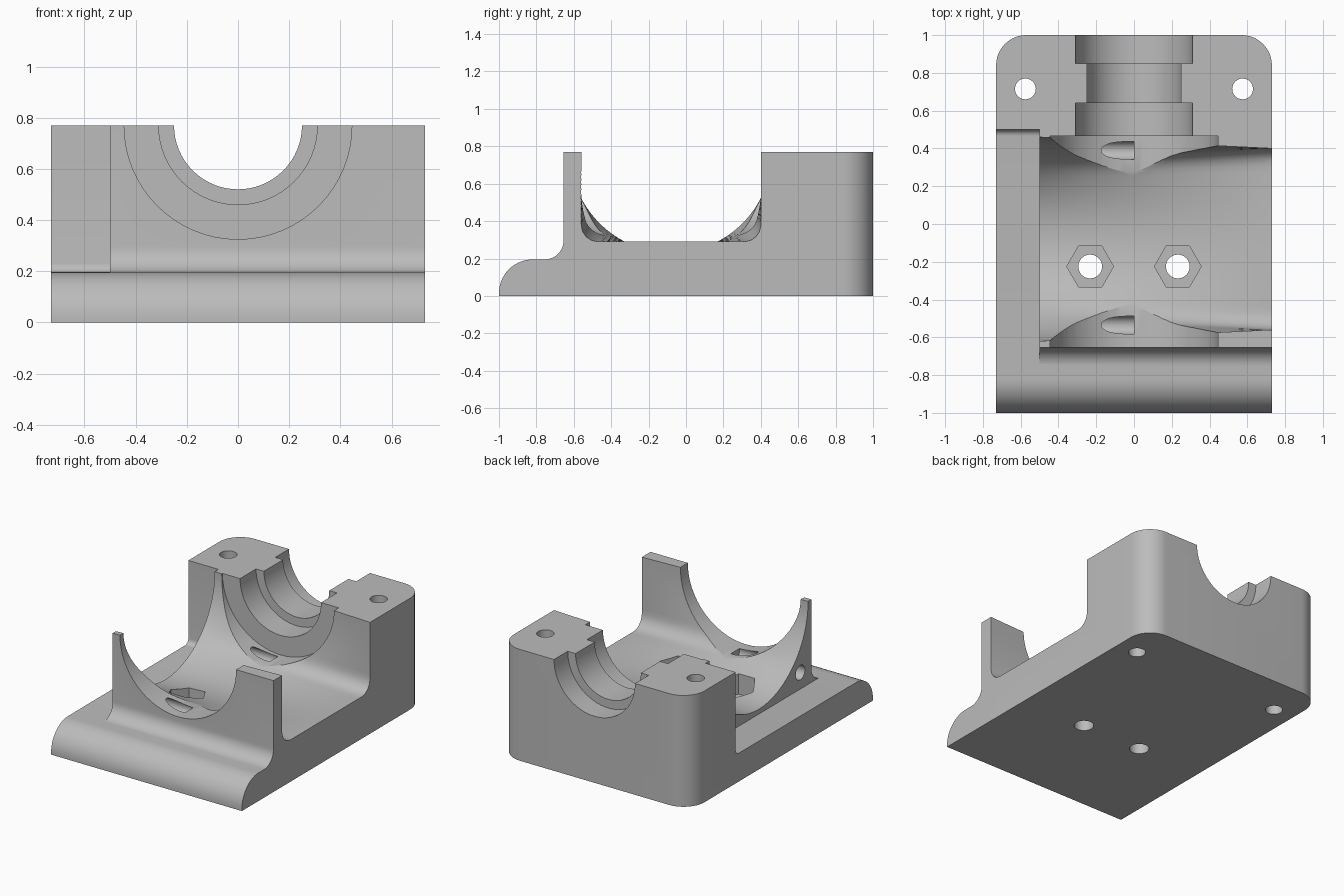
import bpy, bmesh
from math import pi, sin, cos, radians

cube = bpy.data.objects.get("Cube")
if cube:
    bpy.data.objects.remove(cube)

HALF, TOP, MID = 0.73, 0.77, -0.08      # half width, top height, pocket centre in y


def arc(a, b, r, start, end, n=10):
    """Points on an arc, angles in degrees."""
    steps = [radians(start + (end - start) * i / n) for i in range(n + 1)]
    return [(a + r * cos(t), b + r * sin(t)) for t in steps]


def circle(a, b, r, n=64):
    return arc(a, b, r, 0, 360, n)[:-1]


def loft(name, rings):
    """Closed solid through matching rings of 3D points."""
    bm = bmesh.new()
    loops = [[bm.verts.new(p) for p in ring] for ring in rings]
    n = len(loops[0])
    for low, high in zip(loops, loops[1:]):
        for i in range(n):
            j = (i + 1) % n
            bm.faces.new((low[i], low[j], high[j], high[i]))
    bm.faces.new(loops[0])
    bm.faces.new(loops[-1])
    bmesh.ops.recalc_face_normals(bm, faces=bm.faces)
    mesh = bpy.data.meshes.new(name)
    bm.to_mesh(mesh)
    bm.free()
    ob = bpy.data.objects.new(name, mesh)
    bpy.context.collection.objects.link(ob)
    return ob


def prism(name, pts, axis, lo, hi):
    """Extrude a 2D outline along the x, y or z axis."""
    place = {"x": lambda p, d: (d, p[0], p[1]),
             "y": lambda p, d: (p[0], d, p[1]),
             "z": lambda p, d: (p[0], p[1], d)}[axis]
    return loft(name, [[place(p, d) for p in pts] for d in (lo, hi)])


# Body: side profile with rounded front lip and fillet up to the front wall
profile = [(1, 0), (1, TOP), (-0.655, TOP)]
profile += arc(-0.755, 0.295, 0.1, 0, -90)
profile += arc(-0.82, 0.015, 0.18, 90, 180, 14) + [(-1, 0)]
body = prism("bearing_block", profile, "x", -HALF, HALF)

# Rounded rear corners
bm = bmesh.new()
bm.from_mesh(body.data)
corners = [e for e in bm.edges if all(v.co.y > 0.99 for v in e.verts)
           and abs(e.verts[0].co.z - e.verts[1].co.z) > 0.5]
bmesh.ops.bevel(bm, geom=corners, offset=0.16, segments=12, profile=0.5, affect="EDGES")
bm.to_mesh(body.data)
bm.free()

cutters = []

# Pocket: blends from a round trough on one side to a rounded square on the other
N, ROUND, SQUARE, FILLET = 64, 0.54, 0.48, 0.09


def square_radius(a):
    """Distance from the centre to the rounded square at angle a."""
    c, s = abs(cos(a)), abs(sin(a))
    straight = SQUARE / max(c, s)
    inner = SQUARE - FILLET
    if min(c, s) * straight <= inner:
        return straight
    along = inner * (c + s)
    return along + (along * along - 2 * inner * inner + FILLET * FILLET) ** 0.5


def pocket_ring(x):
    t = (x + 0.5) / (HALF + 0.5)
    ring = []
    for i in range(N + 1):
        a = pi + pi * i / N
        r = ROUND * (1 - t) + square_radius(a) * t
        ring.append((x, MID + r * cos(a), TOP + r * sin(a)))
    return ring + [(x, ring[-1][1], 0.9), (x, ring[0][1], 0.9)]


cutters.append(loft("pocket_cutter", [pocket_ring(-0.6 + 1.36 * i / 16) for i in range(17)]))

# Side ledge
ledge = [(-0.9, 0.9), (-0.9, 0.196)] + arc(0.465, 0.231, 0.035, -90, 0, 6) + [(0.5, 0.9)]
cutters.append(prism("ledge_cutter", ledge, "x", -0.9, -0.5))

# Stepped bore along the length
for r, lo, hi in ((0.445, -0.9, 0.465), (0.31, 0.4, 0.64), (0.25, 0.6, 0.85), (0.31, 0.85, 1.1)):
    cutters.append(prism("bore_cutter", circle(0, TOP, r), "y", lo, hi))

# Blind cross holes that break into the bore
for y in (MID - 0.455, MID + 0.47):
    cutters.append(prism("cross_hole_cutter", circle(y, 0.31, 0.05, 32), "x", -0.6, 0))

# Screw holes, and floor bolt holes with hexagonal nut recesses
for side in (-1, 1):
    cutters.append(prism("screw_hole_cutter", circle(side * 0.575, 0.715, 0.055, 32), "z", -0.1, 0.9))
    x = side * 0.232
    cutters.append(prism("nut_recess_cutter", circle(x, -0.225, 0.124, 6), "z", 0.15, 0.5))
    cutters.append(prism("bolt_hole_cutter", circle(x, -0.225, 0.063, 32), "z", -0.1, 0.3))

# Apply the cuts one after another
bpy.ops.object.select_all(action="DESELECT")
bpy.context.view_layer.objects.active = body
body.select_set(True)
for cutter in cutters:
    cutter.hide_render = True
    mod = body.modifiers.new("cut", "BOOLEAN")
    mod.operation, mod.solver, mod.object = "DIFFERENCE", "EXACT", cutter
    bpy.ops.object.modifier_apply(modifier=mod.name)
    bpy.data.objects.remove(cutter)

# One plain grey
grey = bpy.data.materials.new("plain_grey")
grey.use_nodes = True
color = (0.5, 0.5, 0.5, 1)
grey.diffuse_color = color
grey.node_tree.nodes["Principled BSDF"].inputs["Base Color"].default_value = color
body.data.materials.clear()
body.data.materials.append(grey)
bpy.ops.object.shade_smooth_by_angle(angle=radians(25))
